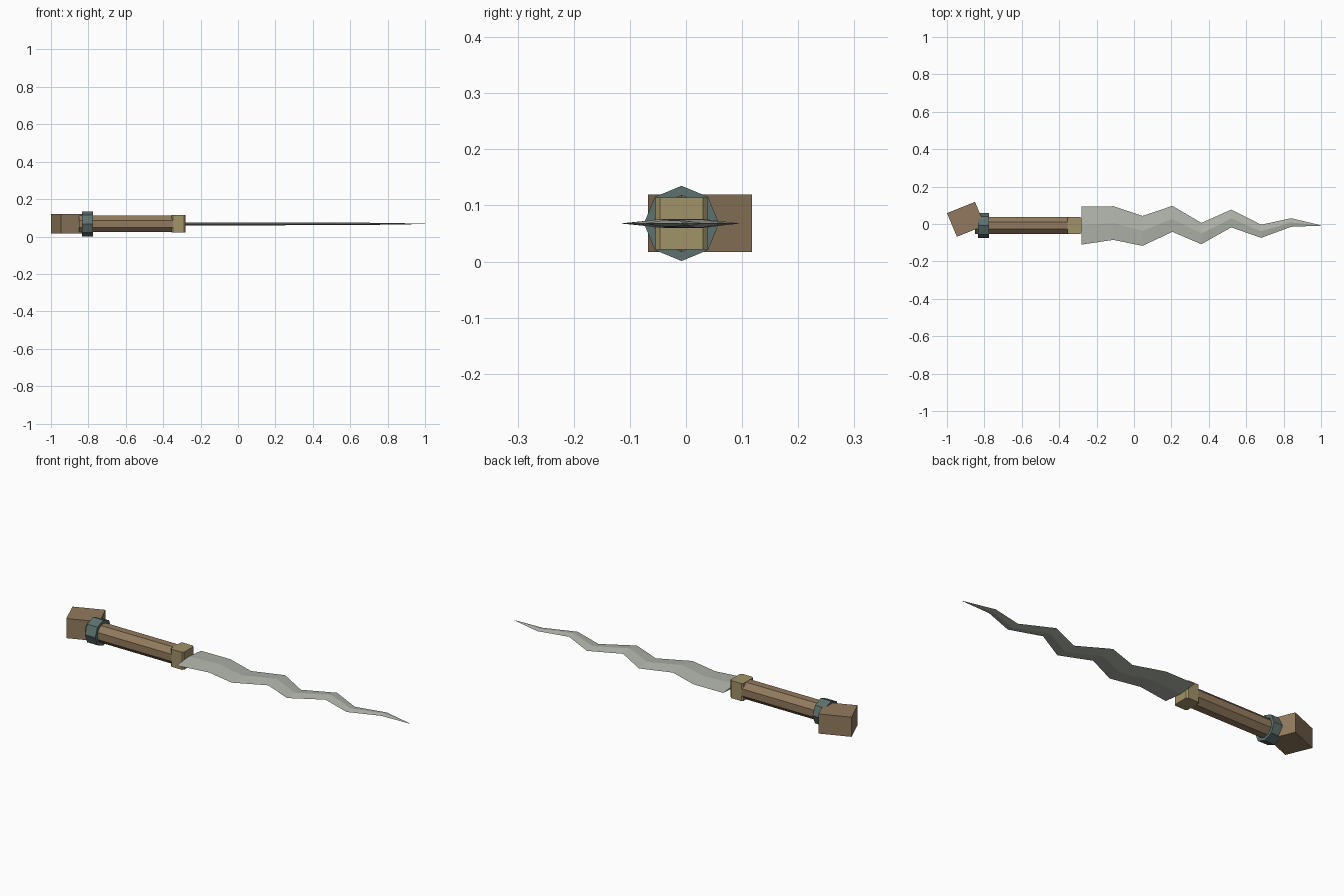
import bpy, bmesh, math
from mathutils import Vector

if "Cube" in bpy.data.objects:
    bpy.data.objects.remove(bpy.data.objects["Cube"])

YC, ZC = -0.008, 0.068   # long axis of the dagger


def material(name, rgb):
    m = bpy.data.materials.new(name)
    lin = [((c / 255 + 0.055) / 1.055) ** 2.4 for c in rgb]
    m.diffuse_color = (*lin, 1)
    m.use_nodes = True
    m.node_tree.nodes["Principled BSDF"].inputs["Base Color"].default_value = m.diffuse_color
    return m


WOOD = material("brown wood", (146, 122, 94))
BRASS = material("dull brass", (160, 147, 104))
IRON = material("dark green iron", (93, 113, 110))
STEEL = material("pale steel", (178, 182, 172))


def loft(name, rings, mat, closed=False):
    """Skin a list of equal-length rings; cap the ends, or join last to first."""
    bm = bmesh.new()
    vs = [[bm.verts.new(p) for p in r] for r in rings]
    n = len(rings[0])
    pairs = list(zip(vs, vs[1:])) + ([(vs[-1], vs[0])] if closed else [])
    for a, b in pairs:
        for i in range(n):
            j = (i + 1) % n
            bm.faces.new((a[i], a[j], b[j], b[i]))
    if not closed:
        bm.faces.new(vs[0])
        bm.faces.new(vs[-1])
    bmesh.ops.remove_doubles(bm, verts=bm.verts, dist=1e-5)
    bmesh.ops.recalc_face_normals(bm, faces=bm.faces)
    me = bpy.data.meshes.new(name)
    bm.to_mesh(me)
    bm.free()
    me.materials.append(mat)
    ob = bpy.data.objects.new(name, me)
    bpy.context.collection.objects.link(ob)
    return ob


def octagon(x, r, turn=0.0):
    return [(x, YC + r * math.cos(math.pi / 4 * i + turn),
             ZC + r * math.sin(math.pi / 4 * i + turn)) for i in range(8)]


def prism(name, outline, z0, z1, mat):
    return loft(name, [[(x, y, z) for x, y in outline] for z in (z0, z1)], mat)


# Pommel: block turned about the vertical axis
prism("pommel", [(-1, 0.058), (-0.85, 0.118), (-0.797, -0.008), (-0.947, -0.068)],
      0.017, 0.12, WOOD)

# Collar: hollow octagonal ring with points up and down
loft("collar", [octagon(-0.835, 0.067), octagon(-0.775, 0.067),
                octagon(-0.775, 0.05), octagon(-0.835, 0.05)], IRON, closed=True)

# Grip: octagonal rod with flat top
loft("grip", [octagon(x, 0.0485, math.pi / 8) for x in (-0.85, -0.34)], WOOD)

# Guard: block with chamfered upright edges
x0, x1, h, c = -0.355, -0.28, 0.046, 0.008
prism("guard", [(x0 + c, YC - h), (x1 - c, YC - h), (x1, YC - h + c), (x1, YC + h - c),
                (x1 - c, YC + h), (x0 + c, YC + h), (x0, YC + h - c), (x0, YC - h + c)],
      0.022, 0.114, BRASS)

# Blade: wavy, diamond section; stations are (x, upper edge y, lower edge y, half thickness)
stations = [(-0.28, 0.093, -0.110, 0.008), (-0.11, 0.095, -0.085, 0.008),
            (0.045, 0.043, -0.117, 0.008), (0.205, 0.097, -0.042, 0.008),
            (0.36, 0.006, -0.108, 0.007), (0.52, 0.077, -0.018, 0.007),
            (0.68, -0.004, -0.074, 0.006), (0.84, 0.031, -0.015, 0.004)]
rings = [[(x, a, ZC), (x, (a + b) / 2, ZC + t), (x, b, ZC), (x, (a + b) / 2, ZC - t)]
         for x, a, b, t in stations]
rings.append([(1.0, YC + 0.001, ZC), (1.0, YC, ZC + 0.001),
              (1.0, YC - 0.001, ZC), (1.0, YC, ZC - 0.001)])
loft("blade", rings, STEEL)
